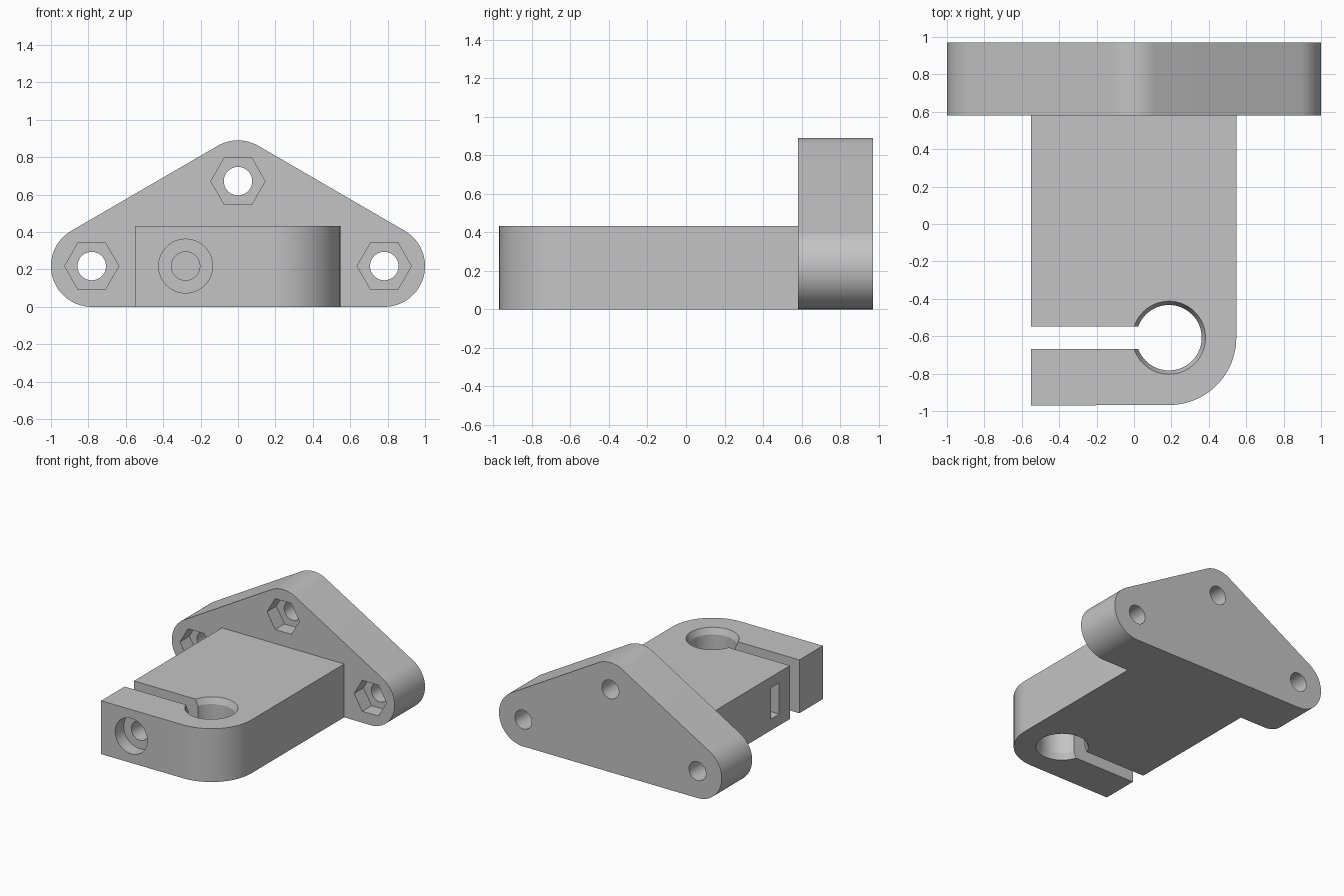
import bpy
import bmesh
from math import cos, sin, radians

cube = bpy.data.objects.get("Cube")
if cube:
    bpy.data.objects.remove(cube, do_unlink=True)

grey = bpy.data.materials.new("plain grey")
grey.use_nodes = True
colour = (0.55, 0.55, 0.55, 1)
grey.diffuse_color = colour
grey.node_tree.nodes["Principled BSDF"].inputs["Base Color"].default_value = colour


def arc(cx, cy, r, start=0, end=360, steps=64):
    """Points on an arc; a full circle leaves out its repeated last point."""
    count = steps if end - start == 360 else steps + 1
    angles = [radians(start + (end - start) * i / steps) for i in range(count)]
    return [(cx + r * cos(a), cy + r * sin(a)) for a in angles]


def loft(name, axis, *sections):
    """Solid through (profile, position) sections along the y or z axis."""
    bm = bmesh.new()
    rings = []
    for profile, t in sections:
        rings.append([bm.verts.new((u, t, v) if axis == "y" else (u, v, t))
                      for u, v in profile])
    for a, b in zip(rings, rings[1:]):
        for i in range(len(a)):
            j = (i + 1) % len(a)
            bm.faces.new((a[i], a[j], b[j], b[i]))
    bm.faces.new(rings[0])
    bm.faces.new(rings[-1])
    bmesh.ops.recalc_face_normals(bm, faces=bm.faces)
    mesh = bpy.data.meshes.new(name)
    bm.to_mesh(mesh)
    bm.free()
    mesh.materials.append(grey)
    ob = bpy.data.objects.new(name, mesh)
    bpy.context.collection.objects.link(ob)
    return ob


def prism(name, axis, profile, lo, hi):
    return loft(name, axis, (profile, lo), (profile, hi))


def activate(ob):
    bpy.ops.object.select_all(action="DESELECT")
    ob.select_set(True)
    bpy.context.view_layer.objects.active = ob


def carve(ob, cutters):
    """Subtract each cutter, remove it, then shade the result."""
    activate(ob)
    for cutter in cutters:
        cutter.hide_render = True
        mod = ob.modifiers.new("cut", "BOOLEAN")
        mod.operation = "DIFFERENCE"
        mod.solver = "EXACT"
        mod.object = cutter
        bpy.ops.object.modifier_apply(modifier=mod.name)
        bpy.data.objects.remove(cutter, do_unlink=True)
    activate(ob)
    bpy.ops.object.shade_smooth_by_angle(angle=radians(15))


# Shared sizes
FRONT, JOIN, BACK = -0.97, 0.58, 0.97
SIDE_X, LOW_Z, TOP_Z, ROUND = 0.782, 0.218, 0.672, 0.218
BOLT_R, NUT_R, NUT_FLAT = 0.076, 0.145, 0.126

# Triangular mounting plate with three rounded corners
outline = (arc(SIDE_X, LOW_Z, ROUND, -90, 60, 32)
           + arc(0, TOP_Z, ROUND, 60, 120, 16)
           + arc(-SIDE_X, LOW_Z, ROUND, 120, 270, 32))
plate = prism("mounting_plate", "y", outline, JOIN, BACK)

# Bolt holes with hexagonal nut pockets
cutters = []
for x, z in ((-SIDE_X, LOW_Z), (SIDE_X, LOW_Z), (0, TOP_Z)):
    cutters.append(prism("nut_pocket", "y", arc(x, z, NUT_R, steps=6), JOIN - 0.1, JOIN + 0.12))
    cutters.append(prism("bolt_hole", "y", arc(x, z, BOLT_R), JOIN - 0.1, BACK + 0.1))
carve(plate, cutters)

# Clamp block with one rounded front corner
BORE_X, BORE_Y, HEIGHT, LEFT, RIGHT = 0.187, -0.608, 0.433, -0.55, 0.547
footprint = ([(RIGHT, JOIN), (LEFT, JOIN), (LEFT, FRONT)]
             + arc(BORE_X, BORE_Y, RIGHT - BORE_X, -90, 0, 24))
block = prism("clamp_block", "z", footprint, 0, HEIGHT)

# Rod bore flared at both ends, and the slit that lets it close
wide, narrow = arc(BORE_X, BORE_Y, 0.216), arc(BORE_X, BORE_Y, 0.175)
bore = loft("rod_bore", "z", (wide, -0.05), (narrow, 0.05),
            (narrow, HEIGHT - 0.05), (wide, HEIGHT + 0.05))
slit = prism("clamp_slit", "z", [(LEFT - 0.1, -0.668), (BORE_X, -0.668),
                                 (BORE_X, -0.548), (LEFT - 0.1, -0.548)], -0.1, HEIGHT + 0.1)

# Clamp screw: recessed head, blind shaft and a side slot for its nut
SCREW_X = -0.28
head = prism("screw_head_recess", "y", arc(SCREW_X, LOW_Z, 0.144), FRONT - 0.1, FRONT + 0.11)
shaft = prism("screw_hole", "y", arc(SCREW_X, LOW_Z, BOLT_R), FRONT - 0.1, -0.2)
tip = SCREW_X + NUT_R / 2
nut_shape = [(LEFT - 0.1, LOW_Z - NUT_FLAT), (tip, LOW_Z - NUT_FLAT),
             (SCREW_X + NUT_R, LOW_Z), (tip, LOW_Z + NUT_FLAT),
             (LEFT - 0.1, LOW_Z + NUT_FLAT)]
nut_slot = prism("nut_slot", "y", nut_shape, -0.41, -0.305)
carve(block, [bore, slit, head, shaft, nut_slot])
